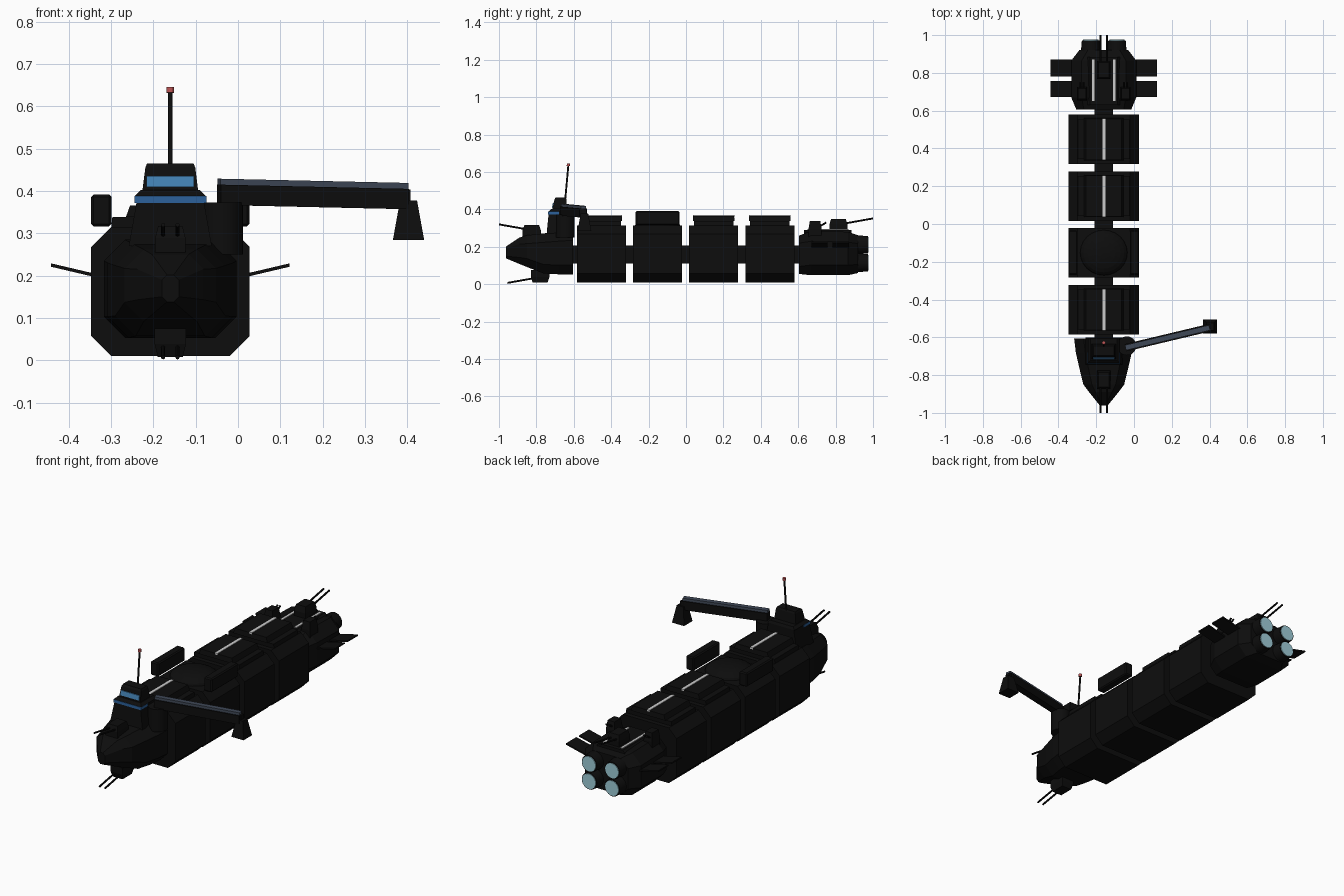
import bpy, bmesh, math
from mathutils import Vector

if "Cube" in bpy.data.objects:
    bpy.data.objects.remove(bpy.data.objects["Cube"])

CX = -0.16  # centreline of the hull


def mat(name, col):
    m = bpy.data.materials.new(name)
    m.diffuse_color = (*col, 1)
    m.use_nodes = True
    m.node_tree.nodes["Principled BSDF"].inputs["Base Color"].default_value = m.diffuse_color
    return m


DARK = mat("dark_hull", (0.004, 0.004, 0.004))
BLUE = mat("window_blue", (0.055, 0.22, 0.45))
BAND = mat("band_blue", (0.025, 0.12, 0.33))
SLATE = mat("slate", (0.05, 0.065, 0.095))
WHITE = mat("strip_white", (0.9, 0.9, 0.9))
RED = mat("beacon_red", (0.5, 0.09, 0.09))
GLOW = mat("engine_glow", (0.35, 0.62, 0.70))


def finish(name, bm, m):
    bmesh.ops.recalc_face_normals(bm, faces=bm.faces)
    me = bpy.data.meshes.new(name)
    bm.to_mesh(me)
    bm.free()
    me.materials.append(m)
    ob = bpy.data.objects.new(name, me)
    bpy.context.collection.objects.link(ob)
    return ob


def rings(name, loops, m=DARK):
    """Skin a list of equal-length point loops and cap both ends."""
    bm = bmesh.new()
    vs = [[bm.verts.new(p) for p in l] for l in loops]
    n = len(vs[0])
    for a, b in zip(vs, vs[1:]):
        for i in range(n):
            bm.faces.new((a[i], a[(i + 1) % n], b[(i + 1) % n], b[i]))
    bm.faces.new(vs[0])
    bm.faces.new(vs[-1])
    return finish(name, bm, m)


def hull(name, sections, m=DARK):
    """Loft chamfered sections (y, half width, z low, z high, chamfer)."""
    loops = []
    for y, w, a, b, c in sections:
        prof = [(-w, a + c), (-w + c, a), (w - c, a), (w, a + c),
                (w, b - c), (w - c, b), (-w + c, b), (-w, b - c)]
        loops.append([(CX + x, y, z) for x, z in prof])
    return rings(name, loops, m)


def taper(name, x, z0, z1, bottom, top, m=DARK):
    """Tapered block; bottom and top are (half width, y front, y back)."""
    loops = [[(CX + x - w, a, z), (CX + x + w, a, z), (CX + x + w, b, z), (CX + x - w, b, z)]
             for z, (w, a, b) in ((z0, bottom), (z1, top))]
    return rings(name, loops, m)


def box(name, x, w, y0, y1, z0, z1, m=DARK, bevel=0):
    ob = taper(name, x, z0, z1, (w, y0, y1), (w, y0, y1), m)
    if bevel:
        b = ob.modifiers.new("bevel", "BEVEL")
        b.width, b.segments = bevel, 1
    return ob


def rod(name, p, q, r, m=DARK, r2=None, n=12):
    """Cylinder or cone between two points, x measured from the centreline."""
    p, q = Vector(p) + Vector((CX, 0, 0)), Vector(q) + Vector((CX, 0, 0))
    bm = bmesh.new()
    bmesh.ops.create_cone(bm, cap_ends=True, segments=n, radius1=r,
                          radius2=r if r2 is None else r2, depth=(q - p).length)
    ob = finish(name, bm, m)
    for f in ob.data.polygons:
        f.use_smooth = n > 12 and len(f.vertices) == 4
    ob.location = (p + q) / 2
    ob.rotation_euler = (q - p).to_track_quat('Z', 'Y').to_euler()
    return ob


# Spine and four cargo modules
box("spine", 0, 0.05, -0.63, 0.63, 0.112, 0.206)
for i, y in enumerate((-0.453, -0.152, 0.148, 0.448)):
    hull(f"cargo_module_{i + 1}", [(y - 0.131, 0.187, 0.01, 0.315, 0.047),
                                   (y + 0.131, 0.187, 0.01, 0.315, 0.047)])
    if i == 1:
        # Bulk hopper dome between two raised side lids
        bm = bmesh.new()
        bmesh.ops.create_uvsphere(bm, u_segments=24, v_segments=12, radius=1)
        dome = finish("hopper_dome", bm, DARK)
        dome.scale = (0.125, 0.12, 0.045)
        dome.location = (CX, y, 0.315)
        for s in (-1, 1):
            box("hopper_lid", s * 0.163, 0.024, y - 0.117, y + 0.117, 0.316, 0.392, bevel=0.006)
    else:
        # Stepped hatch with a light strip
        taper("hatch_base", 0, 0.31, 0.338, (0.14, y - 0.105, y + 0.105), (0.137, y - 0.105, y + 0.105))
        taper("hatch_lid", 0, 0.338, 0.366, (0.105, y - 0.112, y + 0.112), (0.095, y - 0.109, y + 0.109))
        box("hatch_strip", 0, 0.008, y - 0.11, y + 0.11, 0.36, 0.369, WHITE)

# Prow
hull("prow", [(-0.605, 0.157, 0.053, 0.285, 0.05), (-0.68, 0.148, 0.053, 0.28, 0.05),
              (-0.76, 0.13, 0.057, 0.272, 0.048), (-0.85, 0.108, 0.092, 0.262, 0.045),
              (-0.89, 0.078, 0.108, 0.25, 0.035), (-0.962, 0.02, 0.138, 0.202, 0.012)])

# Bridge, windows and mast
taper("bridge_lower", 0, 0.27, 0.372, (0.098, -0.745, -0.60), (0.08, -0.735, -0.60))
box("bridge_window_band", 0, 0.085, -0.738, -0.68, 0.372, 0.388, BAND)
box("bridge_band_rear", 0, 0.08, -0.68, -0.60, 0.372, 0.388)
taper("bridge_roof", 0, 0.388, 0.402, (0.084, -0.736, -0.60), (0.07, -0.72, -0.605))
taper("bridge_upper", 0, 0.40, 0.455, (0.066, -0.715, -0.635), (0.059, -0.703, -0.64))
taper("bridge_cap", 0, 0.455, 0.465, (0.059, -0.703, -0.64), (0.055, -0.695, -0.645))
taper("bridge_window", 0, 0.41, 0.435, (0.056, -0.717, -0.69), (0.056, -0.712, -0.69), BLUE)
rod("mast", (0, -0.645, 0.46), (0, -0.629, 0.636), 0.005)
rod("beacon", (0, -0.629, 0.632), (0, -0.628, 0.645), 0.009, RED)

# Crane: pedestal, boom, grab
rod("crane_pedestal", (0.122, -0.645, 0.25), (0.122, -0.645, 0.373), 0.05, n=24)
p, q = Vector((-0.045, -0.655, 0)), Vector((0.4, -0.549, 0))
side = Vector((-(q - p).y, (q - p).x, 0)).normalized()


def boom(name, w, lo, hi, m):
    rings(name, [[e + side * sx * w + Vector((0, 0, h - drop)) for sx, h in
                  ((-1, lo), (1, lo), (1, hi), (-1, hi))] for e, drop in ((p, 0), (q, 0.01))], m)


boom("crane_boom", 0.02, 0.367, 0.415, DARK)
boom("crane_boom_rail", 0.014, 0.415, 0.429, SLATE)
taper("crane_grab", 0.563, 0.284, 0.378, (0.037, -0.58, -0.506), (0.02, -0.563, -0.523))
box("crane_hanger", 0.556, 0.012, -0.555, -0.531, 0.37, 0.403)


def turret(name, x, y, z0, z1, w, tip, gap=0.017):
    """Tapered gun housing with twin barrels; z1 is the outer face."""
    h = w * 1.35
    mid = z0 + (z1 - z0) * 0.55
    taper(name + "_housing", x, z0, mid, (w, y - h, y + h), (w, y - h, y + h))
    taper(name + "_cap", x, mid, z1, (w, y - h, y + h), (w * 0.8, y - h * 0.8, y + h * 0.8))
    for s in (-1, 1):
        rod(name + "_barrel", (x + s * gap, y, mid), (x + s * gap, *tip), 0.005, n=8)


turret("prow_top_turret", 0, -0.825, 0.255, 0.317, 0.036, (-1.0, 0.32))
turret("prow_belly_turret", 0, -0.78, 0.075, 0.008, 0.037, (-0.955, 0.007))
turret("stern_turret", 0, 0.815, 0.28, 0.35, 0.036, (1.0, 0.352))
for s in (-1, 1):
    turret("stern_side_turret", s * 0.115, 0.69, 0.24, 0.338, 0.026, (0.75, 0.33), 0.008)

# Stern block
hull("stern", [(0.605, 0.145, 0.055, 0.26, 0.04), (0.67, 0.172, 0.048, 0.285, 0.055),
               (0.865, 0.172, 0.048, 0.28, 0.055), (0.92, 0.13, 0.06, 0.262, 0.045)])
hull("stern_deck", [(0.63, 0.085, 0.24, 0.29, 0.012), (0.885, 0.085, 0.24, 0.29, 0.012)])

for s in (-1, 1):
    box("stern_strip", s * 0.055, 0.007, 0.65, 0.87, 0.285, 0.294, WHITE)
    # Radiator fins
    for a, b in ((0.672, 0.757), (0.782, 0.872)):
        rings("radiator_fin", [[(CX + s * x, y, z + d) for y, d in
                                ((a, -0.004), (b, -0.004), (b, 0.004), (a, 0.004))]
                               for x, z in ((0.15, 0.194), (0.282, 0.225))])
    # Engine nozzles with glowing discs
    for z in (0.115, 0.211):
        rod("engine_nozzle", (s * 0.07, 0.88, z), (s * 0.07, 0.972, z), 0.054, r2=0.046, n=24)
        rod("engine_glow", (s * 0.07, 0.96, z), (s * 0.07, 0.976, z), 0.041, GLOW, n=24)
